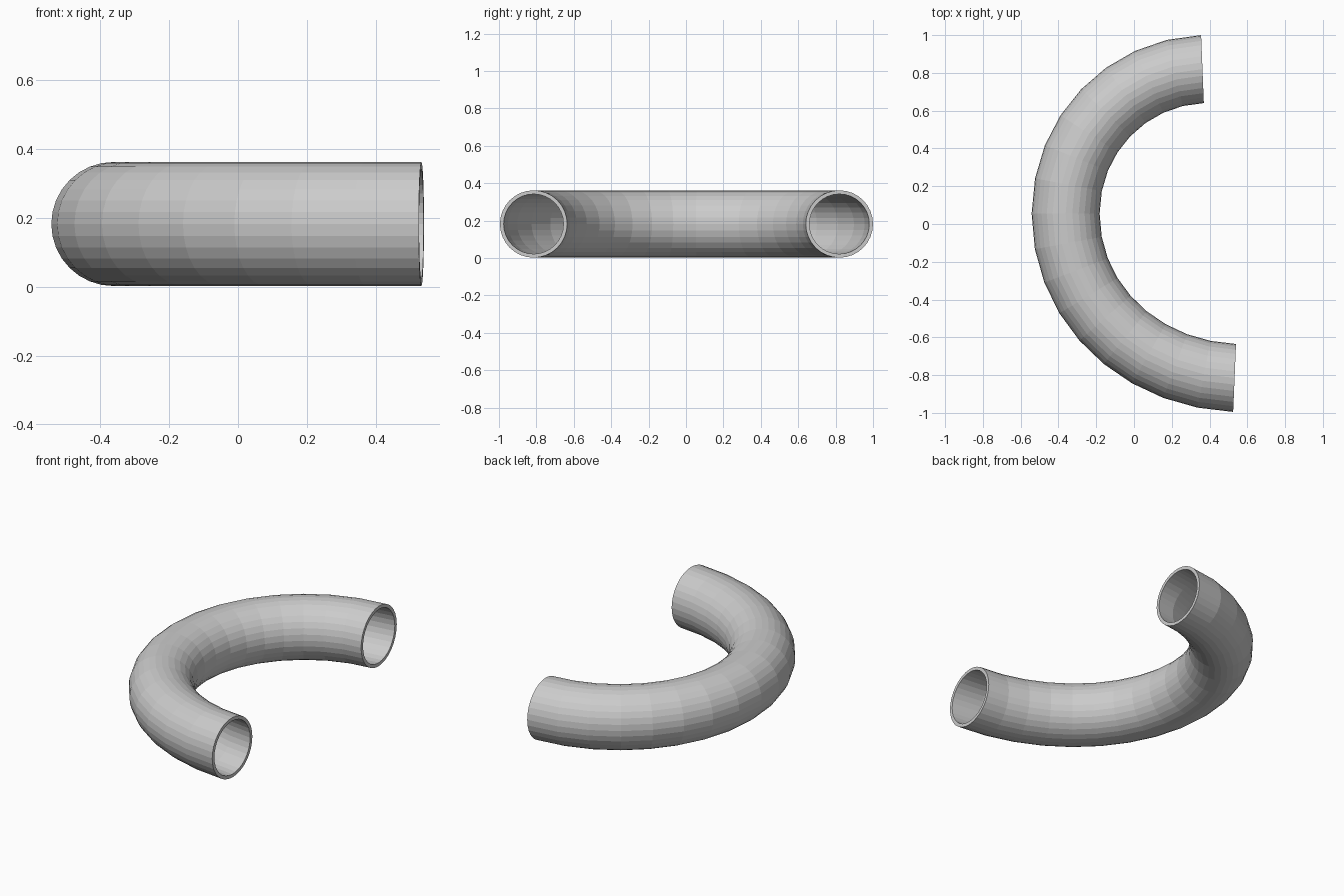
import bpy, bmesh, math
from mathutils import Vector
from mathutils.geometry import interpolate_bezier

if "Cube" in bpy.data.objects:
    bpy.data.objects.remove(bpy.data.objects["Cube"])

R_OUT, R_IN, Z, SIDES, STEPS = 0.18, 0.16, 0.182, 32, 8

# Centre line: two quarter bends meeting at the leftmost point
top, mid, low = Vector((0.3625, 0.82, Z)), Vector((-0.362, 0.055, Z)), Vector((0.5325, -0.815, Z))
upper = interpolate_bezier(top, top + Vector((-0.40, -0.016, 0)), mid + Vector((0, 0.42, 0)), mid, STEPS + 1)
lower = interpolate_bezier(mid, mid + Vector((0, -0.48, 0)), low + Vector((-0.50, 0.021, 0)), low, STEPS + 2)
path = upper + lower[1:]


def tangent(i):
    if i == 0:
        return Vector((-1, -0.04, 0)).normalized()
    if i == len(path) - 1:
        return Vector((1, -0.042, 0)).normalized()
    return (path[i + 1] - path[i - 1]).normalized()


# Sweep an outer and an inner ring along the path
bm = bmesh.new()


def ring(i, radius):
    t = tangent(i)
    side = Vector((t.y, -t.x, 0))
    angles = [2 * math.pi * k / SIDES for k in range(SIDES)]
    return [bm.verts.new(path[i] + side * radius * math.cos(a) + Vector((0, 0, radius * math.sin(a))))
            for a in angles]


def bridge(a, b):
    for k in range(SIDES):
        n = (k + 1) % SIDES
        bm.faces.new((a[k], a[n], b[n], b[k]))


outer = [ring(i, R_OUT) for i in range(len(path))]
inner = [ring(i, R_IN) for i in range(len(path))]
for wall in (outer, inner):
    for a, b in zip(wall, wall[1:]):
        bridge(a, b)

# Annular rims at both open ends
bridge(outer[0], inner[0])
bridge(outer[-1], inner[-1])
bmesh.ops.recalc_face_normals(bm, faces=bm.faces[:])

mesh = bpy.data.meshes.new("curved_pipe")
bm.to_mesh(mesh)
bm.free()
pipe = bpy.data.objects.new("curved_pipe", mesh)
bpy.context.collection.objects.link(pipe)
